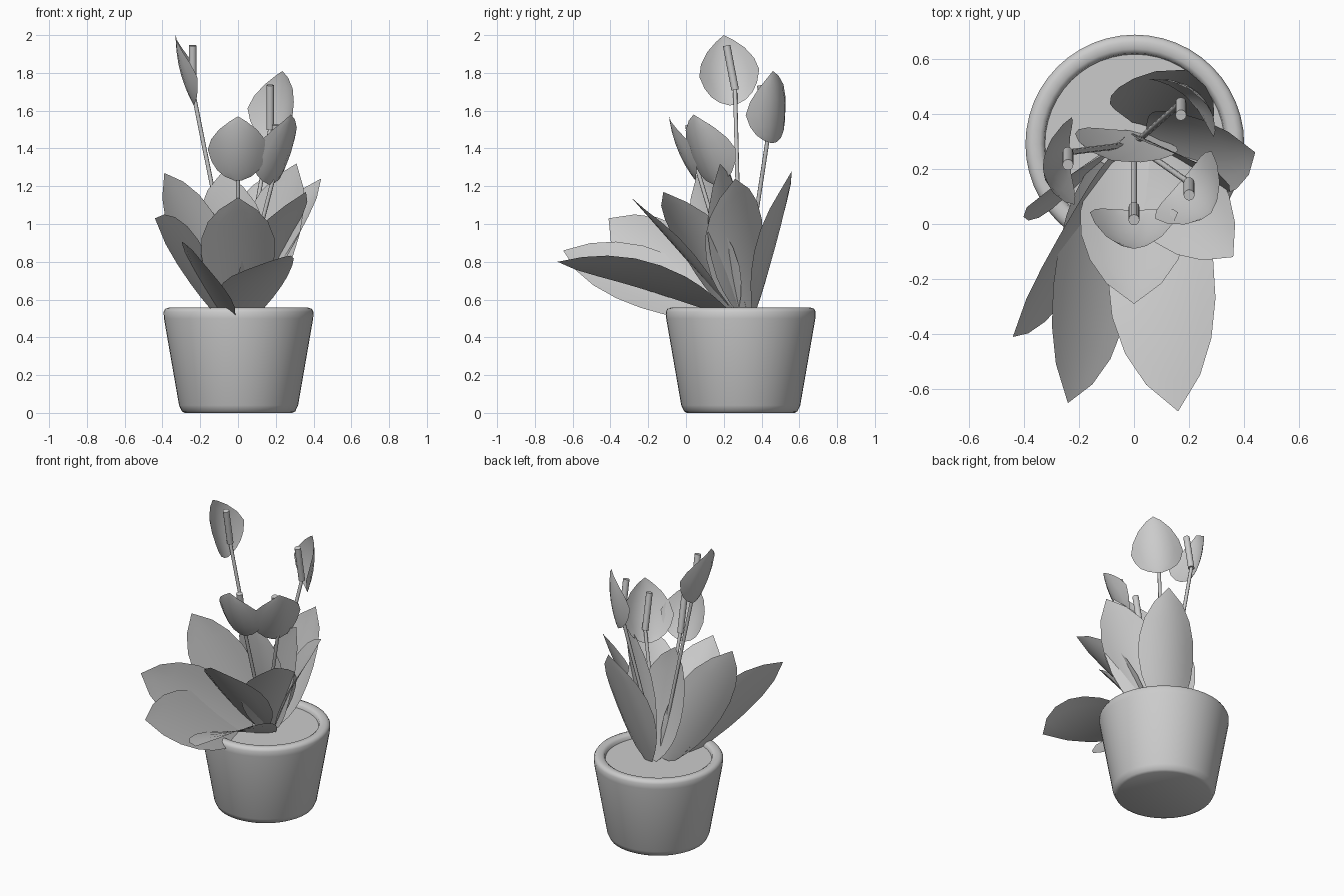
import bpy, bmesh, math
from mathutils import Vector

if "Cube" in bpy.data.objects:
    bpy.data.objects.remove(bpy.data.objects["Cube"])

CENTRE = Vector((0.003, 0.29, 0))


def make_object(name, bm, angle=50):
    bmesh.ops.recalc_face_normals(bm, faces=bm.faces)
    me = bpy.data.meshes.new(name)
    bm.to_mesh(me)
    bm.free()
    ob = bpy.data.objects.new(name, me)
    bpy.context.collection.objects.link(ob)
    bpy.ops.object.select_all(action='DESELECT')
    ob.select_set(True)
    bpy.context.view_layer.objects.active = ob
    bpy.ops.object.shade_smooth_by_angle(angle=math.radians(angle))
    return ob


def lathe(name, profile, sides=48):
    bm = bmesh.new()
    vs = [bm.verts.new(CENTRE + Vector((r, 0, z))) for r, z in profile]
    es = [bm.edges.new(p) for p in zip(vs, vs[1:])]
    bmesh.ops.spin(bm, geom=vs + es, cent=CENTRE, axis=(0, 0, 1),
                   angle=2 * math.pi, steps=sides)
    bmesh.ops.remove_doubles(bm, verts=bm.verts, dist=0.0005)
    return make_object(name, bm)


def blade(name, base, tip, side, outline, scale=1, bow=0.0, cup=0.0):
    """Thin sheet from base to tip; outline holds (position, half width)."""
    base, tip = Vector(base), Vector(tip)
    d = (tip - base).normalized()
    side = Vector(side)
    side = (side - d * side.dot(d)).normalized()
    n = side.cross(d)
    if n.z < 0:
        n = -n
    bm = bmesh.new()
    rows = []
    wmax = max(w for _, w in outline)
    for t, w in outline:
        mid = base.lerp(tip, t) + n * bow * 4 * t * (1 - t)
        rows.append([bm.verts.new(mid + side * s * w * scale
                                  + n * cup * (s * w / wmax) ** 2)
                     for s in (-1, -0.67, -0.33, 0, 0.33, 0.67, 1)])
    for a, b in zip(rows, rows[1:]):
        for i in range(6):
            bm.faces.new((a[i], a[i + 1], b[i + 1], b[i]))
    bmesh.ops.remove_doubles(bm, verts=bm.verts, dist=0.0005)
    return make_object(name, bm, 60)


def rod(name, a, b, radius, sides=12):
    a, b = Vector(a), Vector(b)
    bm = bmesh.new()
    bmesh.ops.create_cone(bm, cap_ends=True, segments=sides, radius1=radius,
                          radius2=radius, depth=(b - a).length)
    bm.transform((b - a).to_track_quat('Z', 'Y').to_matrix().to_4x4())
    bmesh.ops.translate(bm, verts=bm.verts, vec=(a + b) / 2)
    return make_object(name, bm)


# Pot with rounded rim, and the soil
lathe("pot", [(0, 0), (0.285, 0), (0.3, 0.008), (0.315, 0.04), (0.395, 0.5),
              (0.397, 0.535), (0.388, 0.551), (0.37, 0.557), (0.345, 0.555),
              (0.33, 0.545), (0.325, 0.52), (0.32, 0.49)])
lathe("soil", [(0, 0.525), (0.326, 0.525)])

# Leaves: base, tip, width direction, scale, bow, cup
LEAF = [(0, 0.04), (0.1, 0.1), (0.2, 0.145), (0.3, 0.175), (0.45, 0.195),
        (0.6, 0.192), (0.75, 0.16), (0.88, 0.1), (1, 0)]
leaves = {
    "front_leaf": ((0, 0.25, 0.53), (0, -0.29, 1.14), (1, 0, 0), 1, 0.0, 0.05),
    "front_right_low_leaf": ((0.09, 0.22, 0.53), (0.16, -0.68, 0.8), (0.38, 0, 0.15), 1.05, 0.05, 0.02),
    "front_left_low_leaf": ((-0.11, 0.22, 0.53), (-0.24, -0.65, 0.86), (0.25, 0, -0.3), 1.05, 0.01, 0.02),
    "left_front_leaf": ((-0.06, 0.24, 0.53), (-0.44, -0.41, 1.03), (-0.25, 0.2, 1), 1, 0.0, 0.03),
    "right_front_leaf": ((0.05, 0.25, 0.53), (0.36, -0.12, 1.17), (0.41, 0.55, 0), 0.9, 0.03, 0.04),
    "right_leaf": ((0.06, 0.31, 0.53), (0.44, 0.26, 1.24), (-0.45, 0.9, 0.25), 0.9, 0.02, 0.04),
    "back_leaf": ((0.03, 0.36, 0.53), (0.19, 0.56, 1.28), (1, -0.25, 0), 0.95, -0.01, 0.05),
    "inner_leaf": ((0.02, 0.33, 0.53), (-0.08, 0.23, 1.28), (1, -0.2, 0), 0.95, -0.02, 0.04),
    "left_leaf": ((-0.06, 0.29, 0.53), (-0.39, 0.06, 1.27), (0.7, 0.65, 0), 0.9, 0.0, 0.03),
    "inner_right_leaf": ((0.05, 0.3, 0.53), (0.31, 0.18, 1.32), (0.8, -0.5, 0), 0.9, 0.0, 0.03),
}
for name, (base, tip, side, scale, bow, cup) in leaves.items():
    blade(name, base, tip, side, LEAF, scale, bow, cup)

# Flowers: stem top, hood base, hood tip, hood width direction
HOOD = [(0, 0.02), (0.05, 0.07), (0.13, 0.11), (0.25, 0.14), (0.42, 0.16),
        (0.6, 0.142), (0.78, 0.1), (0.92, 0.045), (1, 0)]
flowers = {
    "front": ((0, 0.06, 1.29), (0, 0.05, 1.23), (0, -0.09, 1.57), (1, 0, 0)),
    "right": ((0.2, 0.15, 1.29), (0.175, 0.16, 1.21), (0.28, 0.04, 1.58), (0.6, 0.75, 0)),
    "back": ((0.17, 0.44, 1.5), (0.185, 0.465, 1.43), (0.235, 0.46, 1.81), (0.75, -0.65, 0)),
    "left": ((-0.24, 0.26, 1.71), (-0.235, 0.25, 1.63), (-0.33, 0.2, 2.0), (0, 1, 0)),
}
for name, (top, base, tip, side) in flowers.items():
    top = Vector(top)
    rod(name + "_flower_stem", (0, 0.29, 0.52), top, 0.011, 8)
    rod(name + "_flower_spike", top, top + Vector((0, -0.045, 0.235)), 0.02)
    blade(name + "_flower_hood", base, tip, side, HOOD, 1, -0.025, 0.08)
